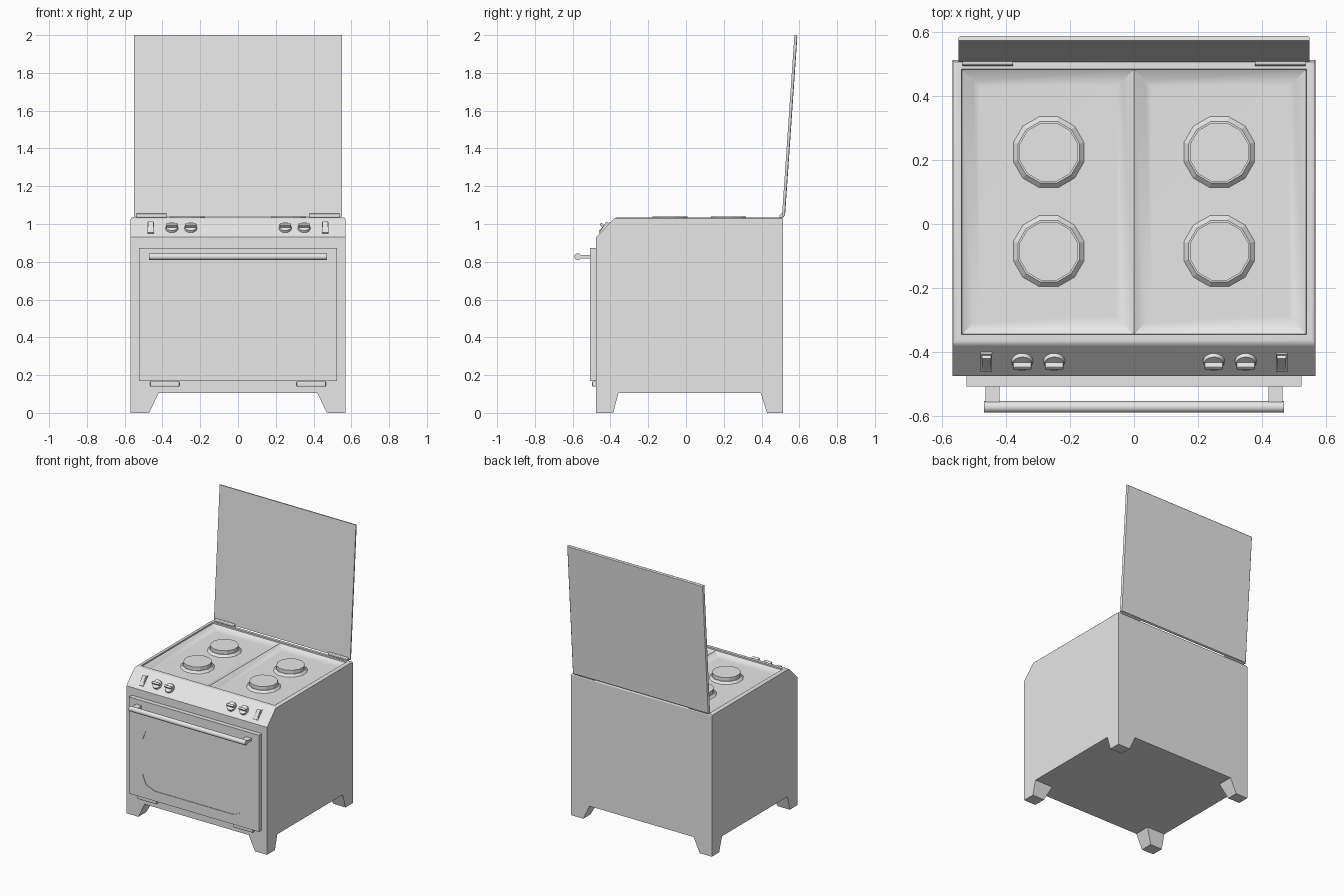
import bpy, bmesh, math
from mathutils import Matrix, Vector

cube = bpy.data.objects.get("Cube")
if cube:
    bpy.data.objects.remove(cube, do_unlink=True)

grey = bpy.data.materials.new("light_grey")
grey.use_nodes = True
grey.diffuse_color = (0.8, 0.8, 0.8, 1)
grey.node_tree.nodes["Principled BSDF"].inputs["Base Color"].default_value = (0.8, 0.8, 0.8, 1)


def finish(bm, name):
    bmesh.ops.recalc_face_normals(bm, faces=bm.faces)
    mesh = bpy.data.meshes.new(name)
    bm.to_mesh(mesh)
    bm.free()
    mesh.materials.append(grey)
    ob = bpy.data.objects.new(name, mesh)
    bpy.context.collection.objects.link(ob)
    return ob


def prism_bm(points, axis, lo, hi):
    """Extrude a 2D outline along x or y."""
    bm = bmesh.new()
    place = (lambda u, v: (lo, u, v)) if axis == "x" else (lambda u, v: (u, lo, v))
    face = bm.faces.new([bm.verts.new(place(u, v)) for u, v in points])
    new = bmesh.ops.extrude_face_region(bm, geom=[face])["geom"]
    step = Vector((hi - lo, 0, 0)) if axis == "x" else Vector((0, hi - lo, 0))
    bmesh.ops.translate(bm, vec=step, verts=[g for g in new if isinstance(g, bmesh.types.BMVert)])
    bmesh.ops.recalc_face_normals(bm, faces=bm.faces)
    return bm


def prism(name, points, axis, lo, hi):
    return finish(prism_bm(points, axis, lo, hi), name)


def box_bm(size, bevel=0):
    bm = bmesh.new()
    bmesh.ops.create_cube(bm, size=1, matrix=Matrix.Diagonal((*size, 1)))
    if bevel:
        bmesh.ops.bevel(bm, geom=bm.edges[:], offset=bevel, segments=2, profile=0.5, affect="EDGES")
    return bm


def box(name, size, matrix, bevel=0):
    bm = box_bm(size, bevel)
    bm.transform(matrix)
    return finish(bm, name)


def cone(name, r1, r2, depth, matrix, sides=24):
    bm = bmesh.new()
    bmesh.ops.create_cone(bm, cap_ends=True, segments=sides, radius1=r1, radius2=r2,
                          depth=depth, matrix=matrix)
    return finish(bm, name)


def smooth(ob, angle=30):
    bpy.ops.object.select_all(action="DESELECT")
    ob.select_set(True)
    bpy.context.view_layer.objects.active = ob
    bpy.ops.object.shade_smooth_by_angle(angle=math.radians(angle))
    weighted = ob.modifiers.new("weighted_normals", "WEIGHTED_NORMAL")
    weighted.keep_sharp = True


def cut(ob, cutter):
    bpy.context.view_layer.objects.active = ob
    mod = ob.modifiers.new("cut", "BOOLEAN")
    mod.operation, mod.solver, mod.object = "DIFFERENCE", "EXACT", cutter
    bpy.ops.object.modifier_apply(modifier=mod.name)
    bpy.data.objects.remove(cutter, do_unlink=True)


move = Matrix.Translation
along_x = Matrix.Rotation(math.pi / 2, 4, "Y")

# Body with sloped control panel and rounded top rim
bm = prism_bm([(-0.476, 0), (0.513, 0), (0.513, 1.035), (-0.374, 1.035), (-0.476, 0.93)],
              "x", -0.568, 0.568)
top = max(bm.faces, key=lambda f: f.calc_center_median().z)
bmesh.ops.bevel(bm, geom=top.edges[:], offset=0.012, segments=3, profile=0.5, affect="EDGES")

# Recessed hob: shallow rim wall, two trays with sloping sides
top = max((f for f in bm.faces if f.normal.z > 0.99), key=lambda f: f.calc_area())
bmesh.ops.inset_individual(bm, faces=[top], thickness=0.023)
bmesh.ops.inset_individual(bm, faces=[top], thickness=0.001, depth=-0.01)
bmesh.ops.bisect_plane(bm, geom=[top, *top.edges, *top.verts], plane_co=(0, 0, 0), plane_no=(1, 0, 0))
trays = sorted((f for f in bm.faces if f.normal.z > 0.99), key=lambda f: f.calc_area())[-2:]
bmesh.ops.inset_individual(bm, faces=trays, thickness=0.05, depth=-0.019)
bmesh.ops.inset_individual(bm, faces=trays, thickness=0.028, depth=-0.006)
body = finish(bm, "body")

# Tapered feet left by two crossing cuts
cut(body, prism("foot_gap_x", [(-0.475, -0.01), (0.475, -0.01), (0.42, 0.105), (-0.42, 0.105)], "y", -1, 1))
cut(body, prism("foot_gap_y", [(-0.388, -0.01), (0.432, -0.01), (0.396, 0.105), (-0.358, 0.105)], "x", -1, 1))
smooth(body)

# Burners
for x in (-0.267, 0.267):
    for y in (-0.085, 0.225):
        turn = Matrix.Rotation(math.pi / 12, 4, "Z")
        cone("burner_base", 0.12, 0.1, 0.02, move((x, y, 1.005)) @ turn, 12)
        cone("burner_cap", 0.095, 0.095, 0.03, move((x, y, 1.026)) @ turn, 12)

# Oven door with a slightly sunken rounded window
door = prism("oven_door", [(-0.524, 0.168), (0.524, 0.168), (0.524, 0.873), (-0.524, 0.873)],
             "y", -0.509, -0.474)
outline = []
for corner, (sx, sz) in enumerate([(1, 1), (-1, 1), (-1, -1), (1, -1)]):
    for k in range(3):
        a = (corner + k / 2) * math.pi / 2
        outline.append((sx * 0.316 + 0.1 * math.cos(a), 0.465 + sz * 0.125 + 0.1 * math.sin(a)))
cut(door, prism("window_cutter", outline, "y", -0.6, -0.505))

# Door handle
smooth(cone("handle_bar", 0.018, 0.018, 0.94, move((0, -0.573, 0.827)) @ along_x, 16))
for s in (-1, 1):
    box("handle_bracket", (0.045, 0.07, 0.018), move((s * 0.443, -0.538, 0.827)))
    smooth(box("door_hinge", (0.156, 0.025, 0.028), move((s * 0.388, -0.485, 0.153)), 0.006))

# Controls on the slope; local z points out of the panel
panel_tilt = Matrix.Rotation(math.radians(45.8), 4, "X")


def on_panel(x, out):
    return move((x, -0.429, 0.978)) @ panel_tilt @ move((0, 0, out))


for s in (-1, 1):
    for x in (0.25, 0.35):
        smooth(cone("knob_base", 0.034, 0.031, 0.014, on_panel(s * x, 0.006)))
        smooth(box("knob_grip", (0.058, 0.016, 0.022), on_panel(s * x, 0.022), 0.004))
    box("switch_frame", (0.036, 0.078, 0.008), on_panel(s * 0.462, 0.003))
    rocker = Matrix.Rotation(math.radians(10), 4, "X")
    box("switch_rocker", (0.028, 0.064, 0.014), on_panel(s * 0.462, 0.006) @ rocker)

# Raised lid, leaning back, with rounded rear edges
bm = box_bm((1.1, 0.016, 0.962))
rear = max(bm.faces, key=lambda f: f.calc_center_median().y)
bmesh.ops.bevel(bm, geom=rear.edges[:], offset=0.01, segments=3, profile=0.5, affect="EDGES")
bm.transform(move((0, 0.549, 1.52)) @ Matrix.Rotation(math.radians(-3.93), 4, "X"))
smooth(finish(bm, "lid"))

# Lid hinges
for s in (-1, 1):
    smooth(cone("lid_hinge", 0.012, 0.012, 0.158, move((s * 0.458, 0.507, 1.043)) @ along_x, 12))
